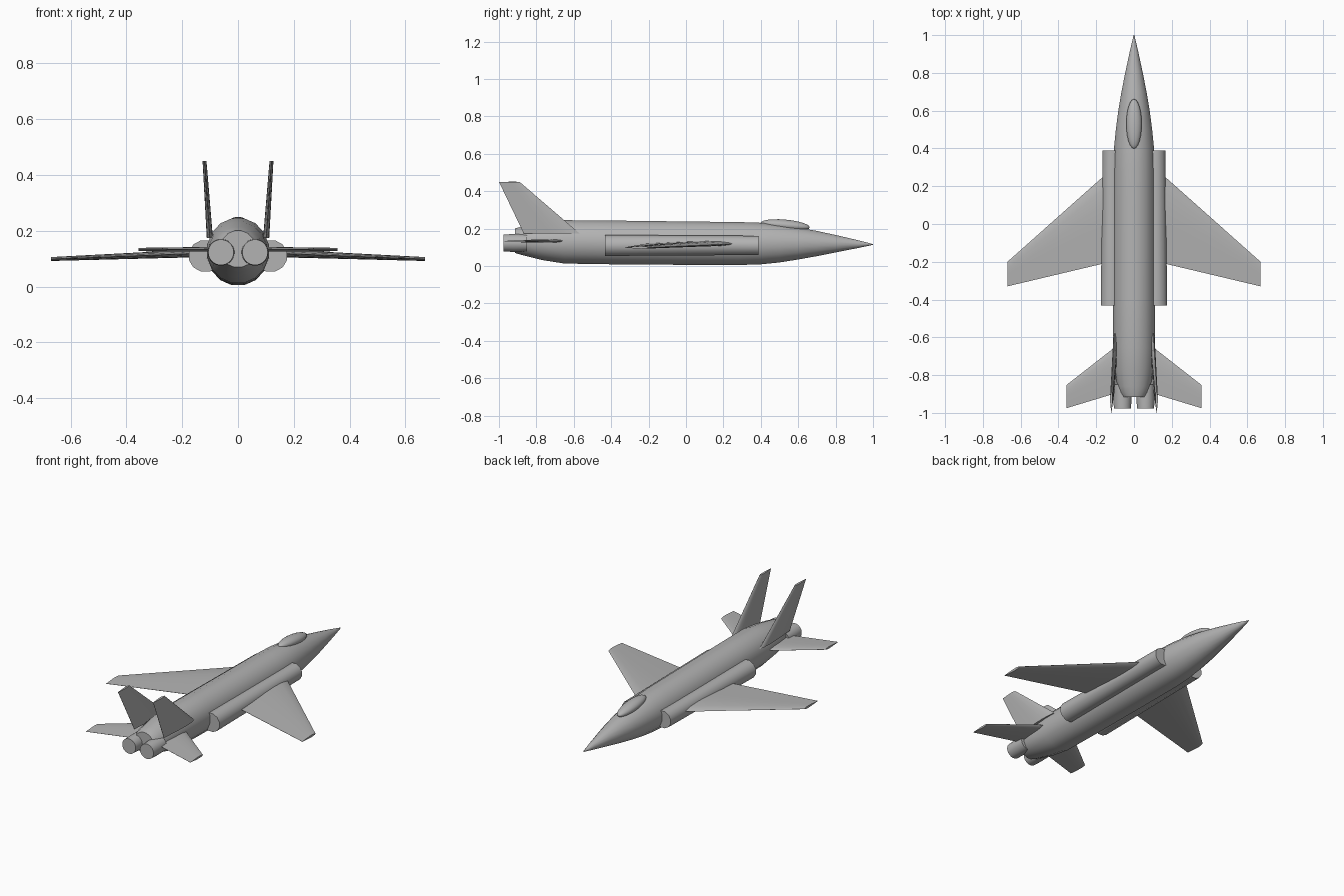
import bpy, bmesh, math
from mathutils import Vector

if "Cube" in bpy.data.objects:
    bpy.data.objects.remove(bpy.data.objects["Cube"])

grey = bpy.data.materials.new("airframe_grey")
grey.diffuse_color = (0.45, 0.45, 0.45, 1)
grey.use_nodes = True
grey.node_tree.nodes["Principled BSDF"].inputs["Base Color"].default_value = grey.diffuse_color


def loft(name, rings, angle=35):
    """Skin a list of equal-length point rings and cap both ends."""
    bm = bmesh.new()
    vs = [[bm.verts.new(p) for p in r] for r in rings]
    n = len(rings[0])
    for a, b in zip(vs, vs[1:]):
        for i in range(n):
            j = (i + 1) % n
            bm.faces.new((a[i], a[j], b[j], b[i]))
    bm.faces.new(vs[0])
    bm.faces.new(vs[-1])
    bmesh.ops.recalc_face_normals(bm, faces=bm.faces)
    me = bpy.data.meshes.new(name)
    bm.to_mesh(me)
    bm.free()
    ob = bpy.data.objects.new(name, me)
    bpy.context.collection.objects.link(ob)
    finish(ob, angle)
    return ob


def finish(ob, angle=35):
    ob.data.materials.append(grey)
    bpy.ops.object.select_all(action='DESELECT')
    ob.select_set(True)
    bpy.context.view_layer.objects.active = ob
    bpy.ops.object.shade_smooth_by_angle(angle=math.radians(angle))


def ring(x, y, z, rx, rz, n=16):
    """Ellipse across the y axis."""
    return [(x + rx * math.cos((i + .5) * math.tau / n), y,
             z + rz * math.sin((i + .5) * math.tau / n)) for i in range(n)]


# airfoil: (chord fraction from leading edge, half-thickness fraction)
FOIL = [(0, 0), (.04, .45), (.14, .82), (.3, 1), (.5, .85), (.75, .45), (1, .06)]
FOIL = FOIL + [(c, -t) for c, t in FOIL[:0:-1]]


def panel(name, root, tip):
    """root / tip = (x, z, leading y, trailing y, half thickness)."""
    for side, s in (("right", 1), ("left", -1)):
        d = Vector((tip[0] - root[0], tip[1] - root[1])).normalized()
        rings = []
        for x, z, le, te, h in (root, tip):
            rings.append([(s * (x - d.y * t * h), le + (te - le) * c, z + d.x * t * h)
                          for c, t in FOIL])
        loft(f"{side}_{name}", rings)


# fuselage: y, centre z, half width, half height
body = [(1, .115, .002, .002), (.92, .117, .021, .021), (.8, .119, .047, .047),
        (.7, .120, .067, .068), (.6, .120, .084, .086), (.5, .120, .097, .102),
        (.4, .120, .107, .112), (.28, .120, .111, .116), (0, .122, .112, .117),
        (-.4, .126, .112, .118), (-.65, .129, .111, .117), (-.77, .131, .103, .100),
        (-.86, .134, .089, .080), (-.895, .135, .077, .072), (-.915, .135, .064, .066)]
loft("fuselage", [ring(0, y, z, w * 1.01, h * 1.01) for y, z, w, h in body], 40)

# canopy bubble, tipped towards the nose
bpy.ops.mesh.primitive_uv_sphere_add(segments=24, ring_count=12, location=(0, .53, .218))
canopy = bpy.context.object
canopy.name = "canopy"
canopy.scale = (.041, .132, .03)
canopy.rotation_euler = (-.09, 0, 0)
finish(canopy, 60)

# side intakes and engine nozzles
for side, s in (("right", 1), ("left", -1)):
    loft(f"{side}_intake", [ring(s * .113, .388, .11, .055, .053, 12),
                            ring(s * .117, -.432, .11, .061, .058, 12)])
    loft(f"{side}_nozzle", [ring(s * .061, -.85, .123, .047, .047, 24),
                            ring(s * .061, -.92, .123, .048, .048, 24),
                            ring(s * .061, -.977, .123, .046, .046, 24)])

# wings, tailplanes and twin fins
panel("wing", (.08, .122, .325, -.19, .015), (.67, .099, -.2, -.33, .007))
panel("tailplane", (.06, .134, -.62, -.885, .009), (.357, .133, -.852, -.975, .006))
panel("tail_fin", (.101, .175, -.57, -.868, .011), (.12, .45, -.89, -1, .007))
